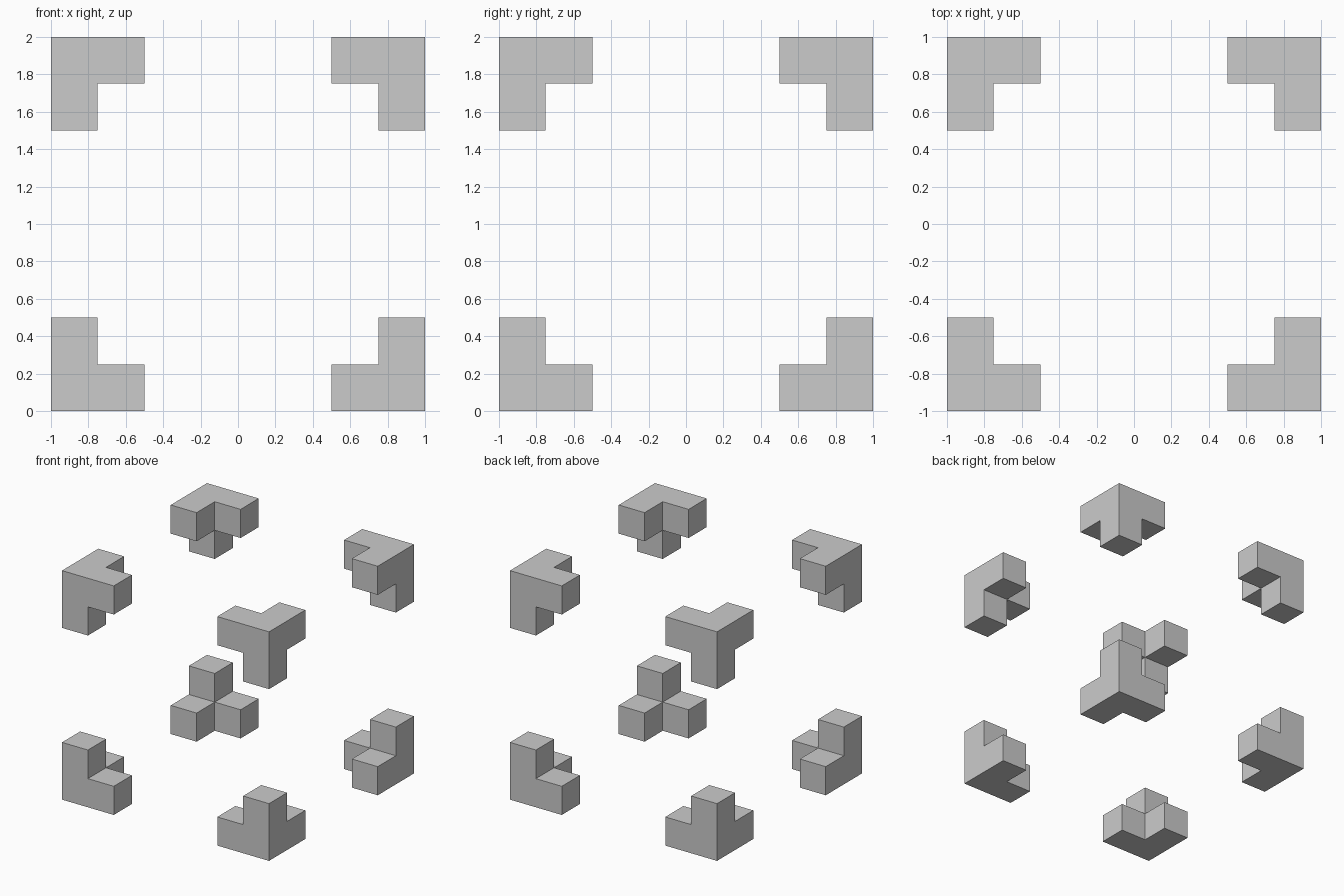
import bpy, bmesh
from itertools import product
from mathutils import Matrix, Vector

if "Cube" in bpy.data.objects:
    bpy.data.objects.remove(bpy.data.objects["Cube"])

CELL = 0.25   # edge of one cube
HALF = 1.0    # half size of the whole frame


def corner_bracket(name, signs):
    """Corner cube with three one-cell arms pointing toward the centre."""
    s = Vector(signs)
    bm = bmesh.new()
    centre = s * (HALF - CELL / 2)
    bmesh.ops.create_cube(bm, size=CELL, matrix=Matrix.Translation(centre))
    bm.normal_update()

    # arms grow from the three inward faces
    inner = [f for f in bm.faces if f.normal.dot(s) < 0]
    for f in bmesh.ops.extrude_discrete_faces(bm, faces=inner)["faces"]:
        f.normal_update()
        bmesh.ops.translate(bm, verts=f.verts, vec=f.normal * CELL)

    # merge the coplanar faces into clean L-shaped sides
    bmesh.ops.recalc_face_normals(bm, faces=bm.faces)
    bmesh.ops.dissolve_limit(bm, angle_limit=0.01, verts=bm.verts, edges=bm.edges)
    mesh = bpy.data.meshes.new(name)
    bm.to_mesh(mesh)
    bm.free()
    obj = bpy.data.objects.new(name, mesh)
    obj.location.z = HALF
    bpy.context.collection.objects.link(obj)


# eight mirrored corners of the cube
for x, y, z in product((-1, 1), repeat=3):
    label = "_".join(("top" if z > 0 else "bottom",
                      "back" if y > 0 else "front",
                      "right" if x > 0 else "left", "corner"))
    corner_bracket(label, (x, y, z))
